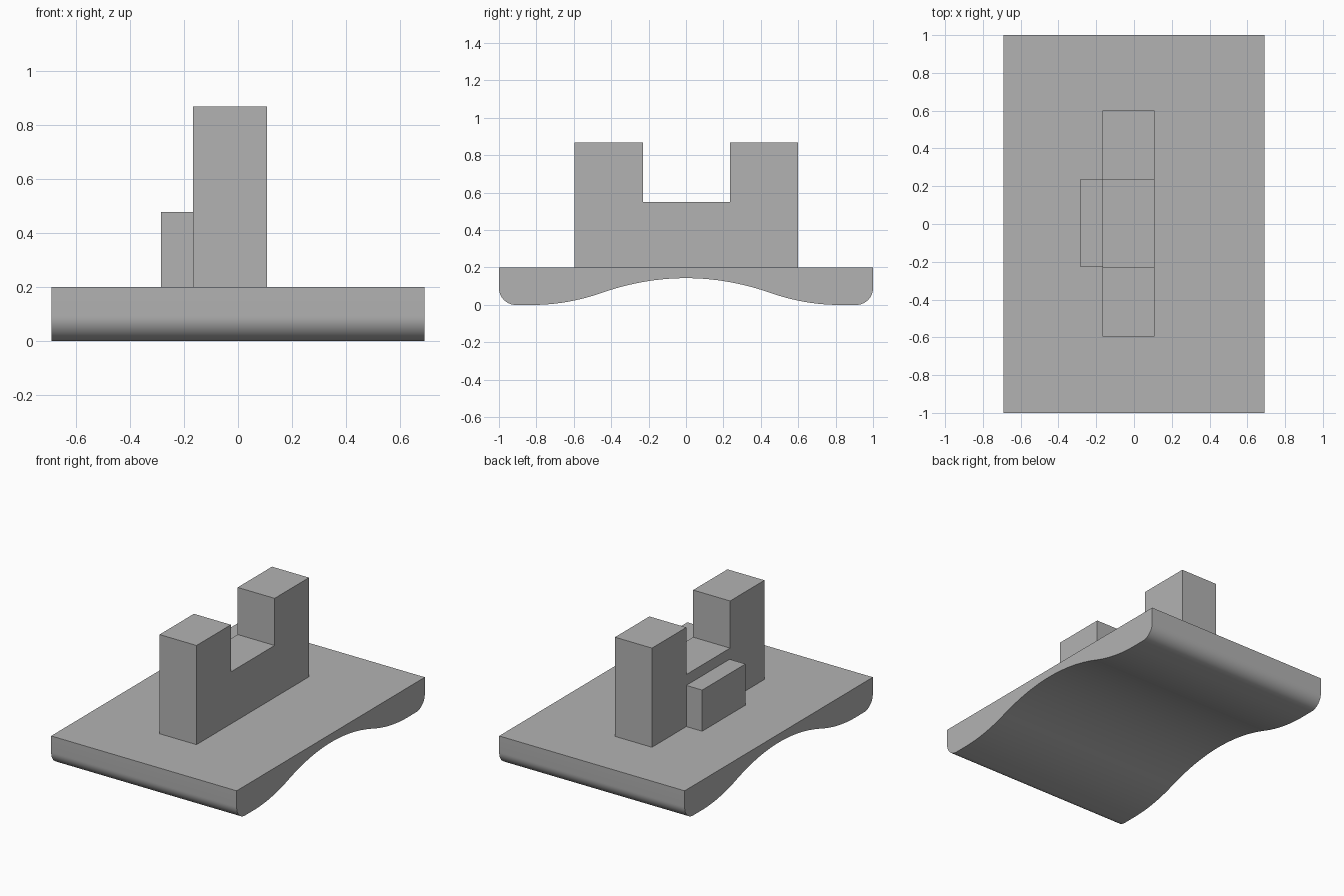
import bpy
import bmesh
import math

if "Cube" in bpy.data.objects:
    bpy.data.objects.remove(bpy.data.objects["Cube"], do_unlink=True)

grey = bpy.data.materials.new("plain grey")
grey.use_nodes = True
colour = (0.45, 0.45, 0.45, 1)
grey.diffuse_color = colour
grey.node_tree.nodes["Principled BSDF"].inputs["Base Color"].default_value = colour


def extrude_profile(name, points, x0, x1):
    """Sweep a closed (y, z) outline from x0 to x1."""
    bm = bmesh.new()
    face = bm.faces.new([bm.verts.new((x0, y, z)) for y, z in points])
    swept = bmesh.ops.extrude_face_region(bm, geom=[face])["geom"]
    verts = [v for v in swept if isinstance(v, bmesh.types.BMVert)]
    bmesh.ops.translate(bm, vec=(x1 - x0, 0, 0), verts=verts)
    bmesh.ops.recalc_face_normals(bm, faces=bm.faces)
    mesh = bpy.data.meshes.new(name)
    bm.to_mesh(mesh)
    bm.free()
    mesh.materials.append(grey)
    obj = bpy.data.objects.new(name, mesh)
    bpy.context.collection.objects.link(obj)
    return obj


# Base slab: arched underside with rounded lower ends
TOP, RISE, BEND, FOOT, RADIUS = 0.2, 0.143, 0.45, 0.82, 0.09
SLOPE = 2 * RISE / FOOT


def underside(y):
    if y < BEND:
        return RISE - SLOPE * y * y / (2 * BEND)
    return SLOPE * (FOOT - y) ** 2 / (2 * (FOOT - BEND))


STEPS = 32
half = [(FOOT * i / STEPS, underside(FOOT * i / STEPS)) for i in range(STEPS + 1)]
for i in range(13):
    a = math.pi / 2 * i / 12
    half.append((1 - RADIUS + RADIUS * math.sin(a), RADIUS - RADIUS * math.cos(a)))
half.append((1, TOP))
outline = half + [(-y, z) for y, z in reversed(half[1:])]
base = extrude_profile("base", outline, -0.69, 0.69)
bpy.ops.object.select_all(action="DESELECT")
base.select_set(True)
bpy.context.view_layer.objects.active = base
bpy.ops.object.shade_smooth_by_angle(angle=math.radians(30))

# Upright block with a square notch between two towers
extrude_profile("notched_upright", [
    (-0.595, TOP), (0.6, TOP), (0.6, 0.867), (0.235, 0.867),
    (0.235, 0.55), (-0.23, 0.55), (-0.23, 0.867), (-0.595, 0.867)], -0.167, 0.108)

# Low step against the right side of the upright
extrude_profile("side_step", [
    (-0.225, TOP), (0.235, TOP), (0.235, 0.477), (-0.225, 0.477)], -0.285, -0.167)
